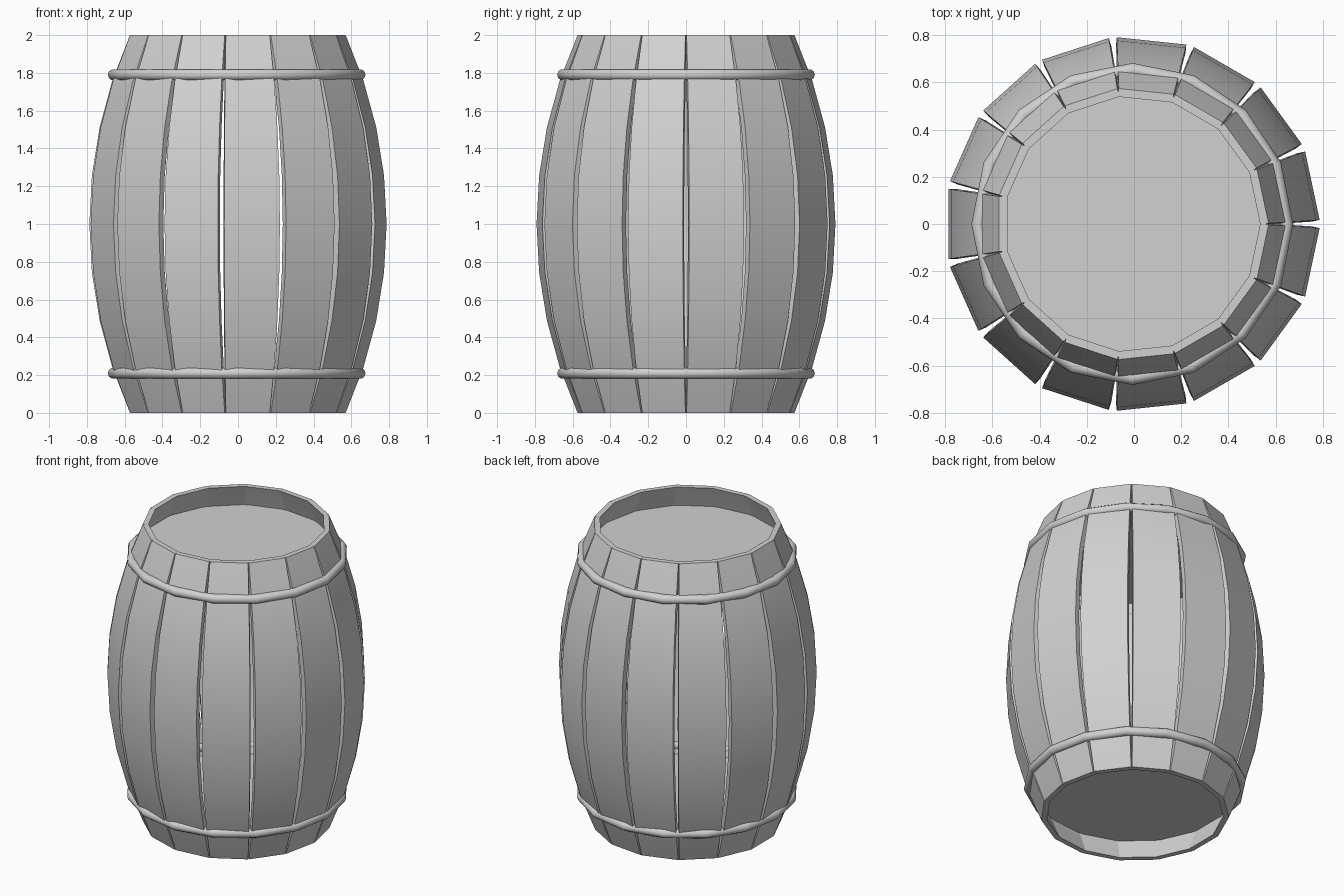
import bpy
import bmesh
import math
from mathutils import Matrix

if "Cube" in bpy.data.objects:
    bpy.data.objects.remove(bpy.data.objects["Cube"], do_unlink=True)

GREY = (0.64, 0.64, 0.64, 1.0)
STAVES = 15
BELLY, RIM = 0.78, 0.565       # outer radius at mid height and at the ends
THICK = 0.035
CENTRE_X = -0.007
STEPS = 8

grey = bpy.data.materials.new("plain_grey")
grey.use_nodes = True
grey.diffuse_color = GREY
grey.node_tree.nodes["Principled BSDF"].inputs["Base Color"].default_value = GREY


def make_object(name, bm, angle=30):
    bmesh.ops.recalc_face_normals(bm, faces=bm.faces)
    mesh = bpy.data.meshes.new(name)
    bm.to_mesh(mesh)
    bm.free()
    mesh.materials.append(grey)
    obj = bpy.data.objects.new(name, mesh)
    bpy.context.collection.objects.link(obj)
    obj.location.x = CENTRE_X
    bpy.ops.object.select_all(action="DESELECT")
    obj.select_set(True)
    bpy.context.view_layer.objects.active = obj
    bpy.ops.object.shade_smooth_by_angle(angle=math.radians(angle))
    return obj


def loft(bm, rings, closed=False):
    """Skin quads between rings of vertices."""
    pairs = list(zip(rings, rings[1:]))
    if closed:
        pairs.append((rings[-1], rings[0]))
    for a, b in pairs:
        for i in range(len(a)):
            j = (i + 1) % len(a)
            bm.faces.new((a[i], a[j], b[j], b[i]))
    if not closed:
        bm.faces.new(rings[0])
        bm.faces.new(rings[-1])


# Bent planks, each following one circular arc
sag = BELLY - RIM
arc_radius = (1 + sag * sag) / (2 * sag)
half_arc = math.asin(1 / arc_radius)


def stave(name, turn):
    bm = bmesh.new()
    rings = []
    for i in range(STEPS + 1):
        a = half_arc * (2 * i / STEPS - 1)
        z = 1 + arc_radius * math.sin(a)
        r = BELLY - arc_radius * (1 - math.cos(a))
        w = 0.117 + (r - RIM) * 0.145
        corners = ((r, -w), (r, w), (r - THICK, w), (r - THICK, -w))
        rings.append([bm.verts.new((x, y, z)) for x, y in corners])
    loft(bm, rings)
    bm.transform(Matrix.Rotation(turn, 4, "Z"))
    make_object(name, bm)


for k in range(STAVES):
    stave(f"stave_{k + 1}", math.pi + k * math.tau / STAVES)


# Round-section hoops
def hoop(name, z, sides=16, major=0.652, minor=0.03, section=10):
    bm = bmesh.new()
    rings = []
    for i in range(sides):
        a = math.tau * i / sides
        ring = []
        for j in range(section):
            b = math.tau * j / section
            r = major + minor * math.cos(b)
            ring.append(bm.verts.new((r * math.cos(a), r * math.sin(a),
                                      z + minor * math.sin(b))))
        rings.append(ring)
    loft(bm, rings, closed=True)
    make_object(name, bm, 40)


# Recessed heads
def head(name, z):
    bm = bmesh.new()
    bmesh.ops.create_cone(bm, cap_ends=True, segments=32, radius1=0.6,
                          radius2=0.6, depth=0.02,
                          matrix=Matrix.Translation((0, 0, z)))
    make_object(name, bm)


for label, side in (("lower", -1), ("upper", 1)):
    hoop(f"{label}_hoop", 1 + side * 0.79)
    head(f"{label}_head", 1 + side * 0.84)
